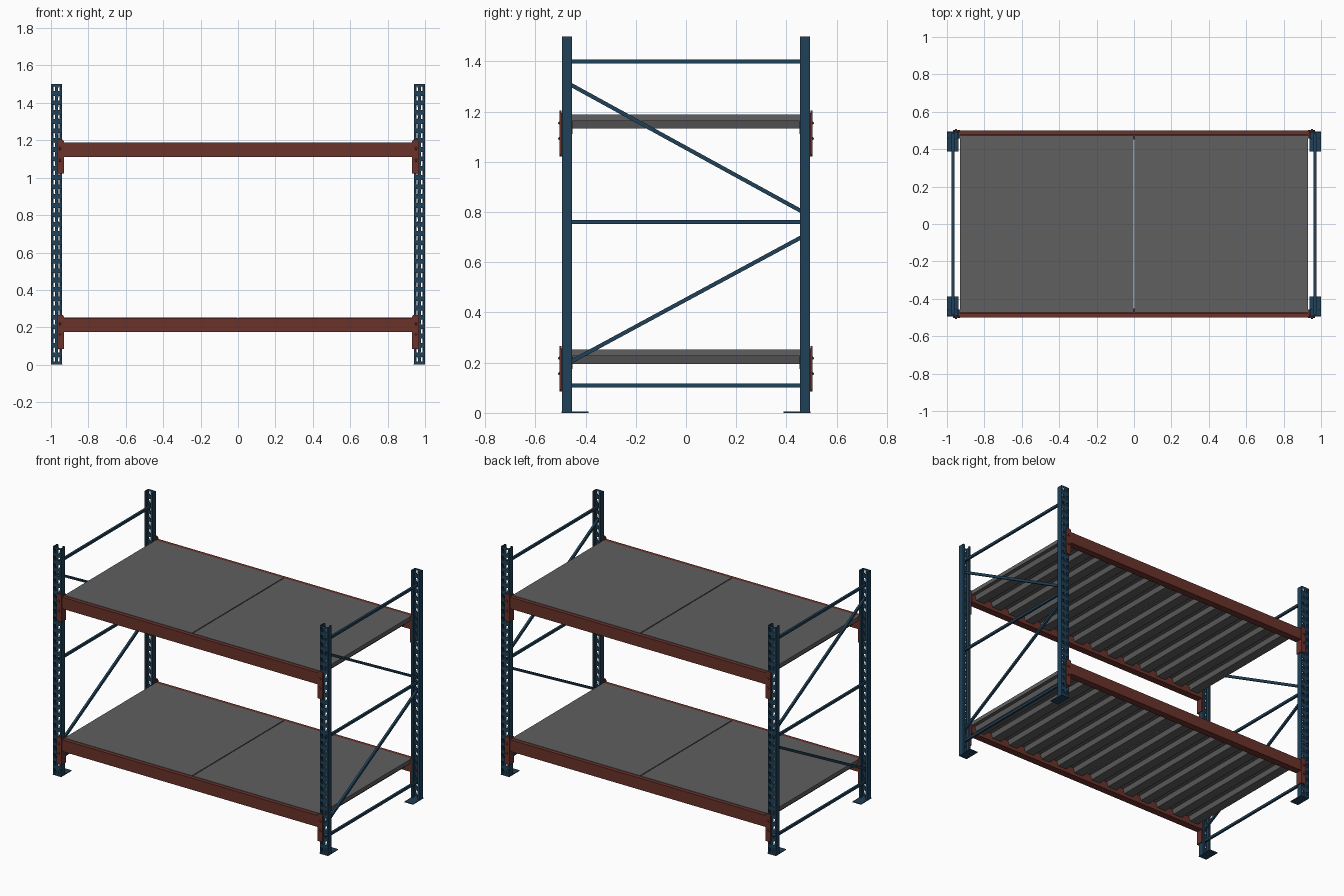
import bpy, bmesh
from mathutils import Vector

if "Cube" in bpy.data.objects:
    bpy.data.objects.remove(bpy.data.objects["Cube"], do_unlink=True)


def material(name, rgb):
    m = bpy.data.materials.new(name)
    m.use_nodes = True
    m.diffuse_color = (*rgb, 1)
    m.node_tree.nodes["Principled BSDF"].inputs["Base Color"].default_value = (*rgb, 1)
    return m


BLUE = material("blue paint", (0.014, 0.052, 0.098))
RED = material("rust red paint", (0.145, 0.032, 0.024))
GREY = material("grey steel", (0.115, 0.115, 0.115))


def finish(name, bm, mat):
    bmesh.ops.remove_doubles(bm, verts=bm.verts, dist=0.0001)
    bmesh.ops.recalc_face_normals(bm, faces=bm.faces)
    mesh = bpy.data.meshes.new(name)
    bm.to_mesh(mesh)
    bm.free()
    mesh.materials.append(mat)
    obj = bpy.data.objects.new(name, mesh)
    bpy.context.collection.objects.link(obj)
    return obj


def prism(name, profile, axis, lo, hi, mat, sx=1, sy=1):
    """Extrude a 2D profile along an axis, mirrored by the signs sx and sy."""
    bm = bmesh.new()
    rings = []
    for d in (lo, hi):
        ring = []
        for p in profile:
            co = list(p)
            co.insert("xyz".index(axis), d)
            ring.append(bm.verts.new((co[0] * sx, co[1] * sy, co[2])))
        rings.append(ring)
        bm.faces.new(ring)
    n = len(profile)
    for i in range(n):
        j = (i + 1) % n
        bm.faces.new((rings[0][i], rings[0][j], rings[1][j], rings[1][i]))
    return finish(name, bm, mat)


def box(name, x, y, z, mat, sx=1, sy=1):
    rect = [(x[0], y[0]), (x[1], y[0]), (x[1], y[1]), (x[0], y[1])]
    return prism(name, rect, "z", z[0], z[1], mat, sx, sy)


HEIGHT, ROWS = 1.5, 30
WALL = 0.004


def upright(name, sx, sy):
    """Open channel with two columns of slanted tapering slots in its web."""
    bm = bmesh.new()
    a, b, mid = 0.942, 0.998, 0.97
    front, back = 0.492, 0.456
    path = [(a + 0.012, back), (a, back), (a, front), (mid, front),
            (b, front), (b, back), (b - 0.012, back)]
    step = (HEIGHT - 0.004) / ROWS
    for r in range(ROWS):
        z0 = 0.004 + r * step
        for (x0, y0), (x1, y1) in zip(path, path[1:]):
            outer = [(x0, y0, z0), (x1, y1, z0), (x1, y1, z0 + step), (x0, y0, z0 + step)]
            verts = [bm.verts.new((x * sx, y * sy, z)) for x, y, z in outer]
            if y0 == y1 == front:
                # slot leans towards the middle of the web at its foot
                c = (x0 + x1) / 2
                lean = 0.003 if c < mid else -0.003
                slot = [(c + lean - 0.004, 0.25), (c + lean + 0.004, 0.25),
                        (c - lean + 0.007, 0.75), (c - lean - 0.007, 0.75)]
                inner = [bm.verts.new((x * sx, front * sy, z0 + f * step)) for x, f in slot]
                for i in range(4):
                    j = (i + 1) % 4
                    bm.faces.new((verts[i], verts[j], inner[j], inner[i]))
            else:
                bm.faces.new(verts)
    obj = finish(name, bm, BLUE)
    mod = obj.modifiers.new("wall", "SOLIDIFY")
    mod.thickness = WALL
    mod.offset = 0


def brace(name, x, start, end, size=0.016):
    """Square bar between two (y, z) points in a side frame."""
    p, q = Vector(start), Vector(end)
    d = (q - p).normalized()
    n = Vector((-d.y, d.x)) * size / 2
    prism(name, [p + n, q + n, q - n, p - n], "x", x - 0.007, x + 0.007, BLUE)


# Side frames
for side, sx in (("left", 1), ("right", -1)):
    for end, sy in (("front", -1), ("back", 1)):
        tag = f"{end}_{side}"
        upright(f"upright_{tag}", sx, sy)
        box(f"foot_plate_{tag}", (0.938, 1.0), (0.388, 0.495), (0, 0.005), BLUE, sx, sy)
    for i, z in enumerate((0.11, 0.76, 1.40)):
        brace(f"cross_bar_{side}_{i + 1}", 0.968 * sx, (-0.485, z), (0.485, z))
    brace(f"lower_diagonal_{side}", 0.968 * sx, (-0.475, 0.195), (0.475, 0.708))
    brace(f"upper_diagonal_{side}", 0.968 * sx, (-0.475, 1.316), (0.475, 0.795))

# Shelf levels: step beams, hooked end connectors and ribbed decks
RIBS = 7
for level, top in (("lower", 0.25), ("upper", 1.187)):
    bottom, ledge = top - 0.076, top - 0.024
    for end, sy in (("front", -1), ("back", 1)):
        step_profile = [(0.5, bottom), (0.5, top), (0.475, top), (0.475, ledge),
                        (0.453, ledge), (0.453, bottom)]
        prism(f"{level}_{end}_beam", step_profile, "x", -0.931, 0.931, RED, 1, sy)
        for side, sx in (("left", 1), ("right", -1)):
            tag = f"{level}_{end}_{side}"
            lo, hi = top - 0.165, top + 0.017
            face = [(0.93, lo), (0.962, lo), (0.968, lo + 0.008), (0.968, hi - 0.01),
                    (0.96, hi), (0.938, hi), (0.93, hi - 0.01)]
            prism(f"connector_face_{tag}", face, "y", 0.495, 0.503, RED, sx, sy)
            box(f"connector_cheek_{tag}", (0.93, 0.937), (0.457, 0.5),
                (lo, hi - 0.01), RED, sx, sy)
            for i, dz in enumerate((0.03, 0.092)):
                z = top - dz
                stud = [(0.503, z - 0.008), (0.509, z - 0.006), (0.509, z), (0.503, z + 0.006)]
                prism(f"connector_stud_{tag}_{i + 1}", stud, "x", 0.946, 0.956, RED, sx, sy)

    for side, sx in (("left", 1), ("right", -1)):
        x0, x1 = 0.003, 0.93
        box(f"{level}_deck_{side}", (x0, x1), (-0.474, 0.474),
            (ledge, top + 0.002), GREY, sx)
        pitch = (x1 - x0) / RIBS
        for r in range(RIBS):
            c = x0 + (r + 0.5) * pitch
            rib = [(c - 0.042, ledge), (c + 0.042, ledge),
                   (c + 0.032, top - 0.055), (c - 0.032, top - 0.055)]
            prism(f"{level}_deck_rib_{side}_{r + 1}", rib, "y", -0.452, 0.452, GREY, sx)
